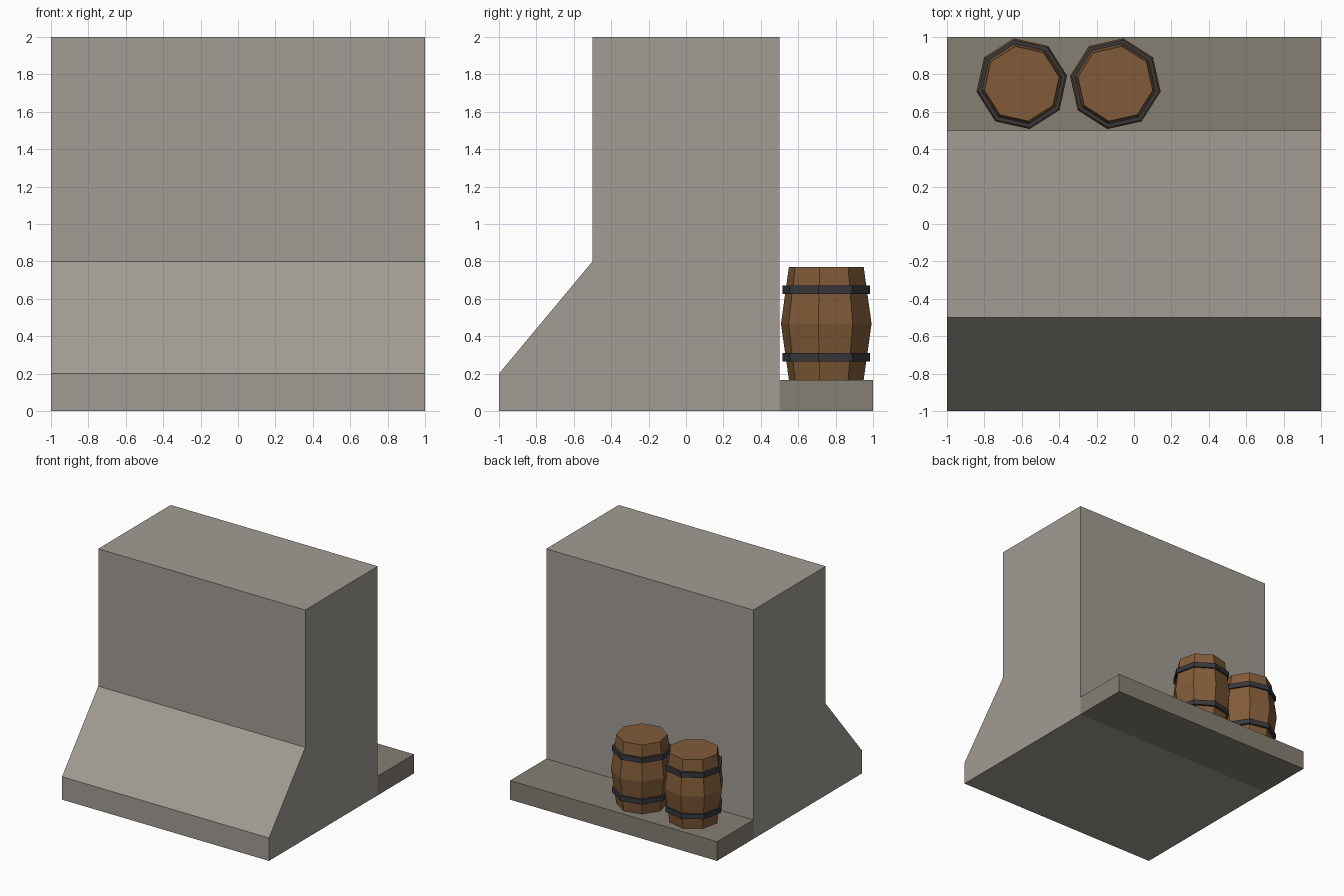
import bpy, bmesh
from math import cos, sin, radians, tau

if "Cube" in bpy.data.objects:
    bpy.data.objects.remove(bpy.data.objects["Cube"])


def material(name, rgb):
    mat = bpy.data.materials.new(name)
    mat.diffuse_color = (*rgb, 1)
    mat.use_nodes = True
    mat.node_tree.nodes["Principled BSDF"].inputs["Base Color"].default_value = mat.diffuse_color
    return mat


STONE = material("stone", (0.36, 0.335, 0.295))
EARTH = material("ledge_stone", (0.24, 0.215, 0.175))
WOOD = material("wood", (0.22, 0.105, 0.04))
IRON = material("iron", (0.04, 0.04, 0.045))


def finish(name, bm, mat):
    bmesh.ops.recalc_face_normals(bm, faces=bm.faces)
    mesh = bpy.data.meshes.new(name)
    bm.to_mesh(mesh)
    bm.free()
    mesh.materials.append(mat)
    obj = bpy.data.objects.new(name, mesh)
    bpy.context.collection.objects.link(obj)
    return obj


def extrude_profile(name, profile, mat):
    """Extrude a closed (y, z) profile along x from -1 to 1."""
    bm = bmesh.new()
    face = bm.faces.new([bm.verts.new((-1, y, z)) for y, z in profile])
    new = bmesh.ops.extrude_face_region(bm, geom=[face])["geom"]
    verts = [v for v in new if isinstance(v, bmesh.types.BMVert)]
    bmesh.ops.translate(bm, verts=verts, vec=(2, 0, 0))
    return finish(name, bm, mat)


def lathe(name, profile, mat, ring=False, sides=8):
    """Spin a (radius, z) profile; ring closes the section, otherwise the ends are capped."""
    bm = bmesh.new()
    loops = [[bm.verts.new((r * cos(tau * i / sides), r * sin(tau * i / sides), z))
              for i in range(sides)] for r, z in profile]
    pairs = list(zip(loops, loops[1:]))
    if ring:
        pairs.append((loops[-1], loops[0]))
    else:
        bm.faces.new(loops[0])
        bm.faces.new(loops[-1])
    for a, b in pairs:
        for i in range(sides):
            j = (i + 1) % sides
            bm.faces.new((a[i], a[j], b[j], b[i]))
    return finish(name, bm, mat)


def barrel(label, x, y, z, angle):
    parts = [lathe(f"{label}_barrel_staves", [(0.203, 0), (0.246, 0.3), (0.203, 0.603)], WOOD)]
    for place, mid in (("lower", 0.12), ("upper", 0.481)):
        lo, hi = mid - 0.022, mid + 0.022
        section = [(0.215, lo), (0.238, lo), (0.238, hi), (0.215, hi)]
        parts.append(lathe(f"{label}_barrel_{place}_hoop", section, IRON, ring=True))
    for part in parts:
        part.location = (x, y, z)
        part.rotation_euler.z = radians(angle)


# Wall block with sloped front foot
extrude_profile("wall", [(-1, 0), (0.5, 0), (0.5, 2), (-0.5, 2), (-0.5, 0.8), (-1, 0.2)], STONE)

# Firing step behind the wall
LEDGE = 0.167
extrude_profile("rear_ledge", [(0.5, 0), (1, 0), (1, LEDGE), (0.5, LEDGE)], EARTH)

# Barrels standing on the ledge
barrel("left", -0.6, 0.75, LEDGE, 10)
barrel("right", -0.1, 0.75, LEDGE, 35)
